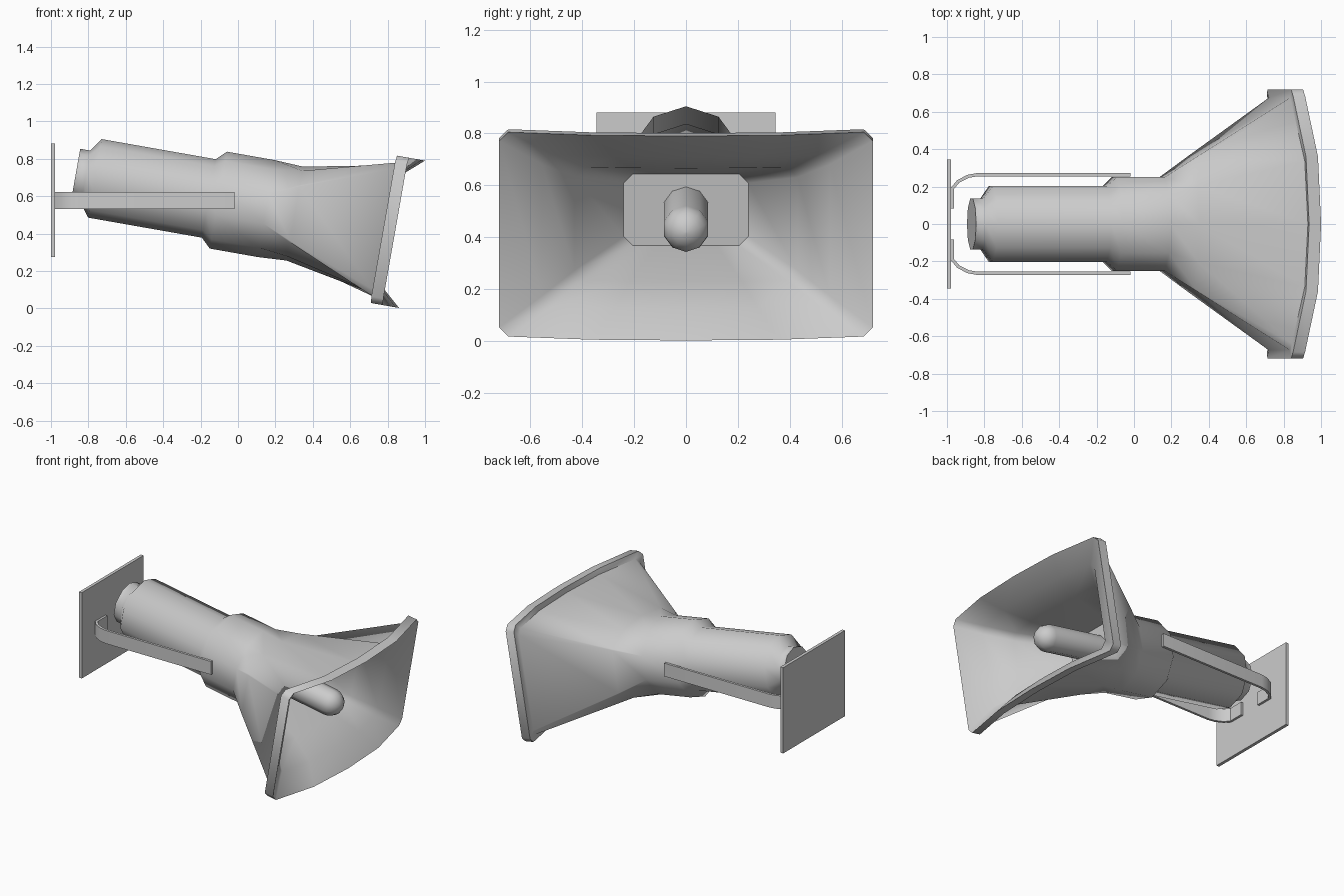
import bpy, bmesh
from math import radians, sin, cos, pi
from mathutils import Matrix

if "Cube" in bpy.data.objects:
    bpy.data.objects.remove(bpy.data.objects["Cube"])

# Local frame: x along the horn axis (tilted 10 degrees down), z up across it
TILT = Matrix.Translation((-0.765, 0, 0.695)) @ Matrix.Rotation(radians(10), 4, 'Y')


def finish(name, bm, matrix=None, angle=None):
    bmesh.ops.remove_doubles(bm, verts=bm.verts, dist=1e-4)
    if matrix:
        bm.transform(matrix)
    bmesh.ops.recalc_face_normals(bm, faces=bm.faces)
    me = bpy.data.meshes.new(name)
    bm.to_mesh(me)
    bm.free()
    ob = bpy.data.objects.new(name, me)
    bpy.context.collection.objects.link(ob)
    if angle:
        bpy.ops.object.select_all(action='DESELECT')
        ob.select_set(True)
        bpy.context.view_layer.objects.active = ob
        bpy.ops.object.shade_smooth_by_angle(angle=radians(angle))
    return ob


def loft(name, rings, matrix, angle):
    bm = bmesh.new()
    loops = [[bm.verts.new(p) for p in r] for r in rings]
    n = len(loops[0])
    for a, b in zip(loops, loops[1:]):
        for i in range(n):
            j = (i + 1) % n
            bm.faces.new((a[i], a[j], b[j], b[i]))
    bm.faces.new(loops[0])
    bm.faces.new(loops[-1])
    return finish(name, bm, matrix, angle)


def mirror_ring(quarter):
    """Quarter (side, corner, shoulder, top) -> full 14-point ring."""
    top = quarter + [(u, -y, v) for u, y, v in quarter[-2::-1]]
    return top + [(u, y, -v) for u, y, v in top[::-1]]


def round_ring(u, r):
    # ten sides, the side vertex doubled so the count matches the mouth
    return mirror_ring([(u, r * cos(radians(a)), r * sin(radians(a)))
                        for a in (18, 18, 54, 90)])


def mouth_ring(u, w, h, c=0.035, bulge=1.0):
    return mirror_ring([(u, w, h - c), (u + 0.005 * bulge, w - c, h),
                        (u + 0.075 * bulge, w / 2, h), (u + 0.092 * bulge, 0, h)])


# Driver body, flared horn, rim and hollow inside, as one skin
rings = [round_ring(u, r) for u, r in
         ((-0.105, 0.142), (-0.051, 0.142), (0, 0.213),
          (0.618, 0.213), (0.67, 0.263), (0.929, 0.263))]
rings.append(mirror_ring([(1.085, 0.355, 0.147), (1.085, 0.35, 0.155),
                          (1.085, 0.205, 0.232), (1.085, 0, 0.255)]))
rings += [mouth_ring(1.565, 0.674, 0.362),
          mouth_ring(1.565, 0.72, 0.40),
          mouth_ring(1.63, 0.72, 0.40),
          mouth_ring(1.54, 0.555, 0.297, 0.04, 0.7),
          mouth_ring(1.40, 0.43, 0.222, 0.04, 0.3),
          mouth_ring(1.09, 0.24, 0.14, 0.035, 0)]
loft("horn_body", rings, TILT, 58)

# Round-nosed plug in the throat
profile = [(1.08, 0.09), (1.51, 0.09)]
profile += [(1.51 + 0.09 * sin(t * pi / 10), 0.09 * cos(t * pi / 10)) for t in (1, 2, 3, 4)]
profile.append((1.60, 0.004))
loft("throat_plug",
     [[(u, r * sin(2 * pi * i / 10), r * cos(2 * pi * i / 10)) for i in range(10)]
      for u, r in profile], TILT, 42)

# Wall plate
bm = bmesh.new()
bmesh.ops.create_cube(bm, size=1, matrix=Matrix.Translation((-0.989, 0, 0.578))
                      @ Matrix.Diagonal((0.022, 0.69, 0.605, 1)))
finish("wall_plate", bm)

# Bent strap arms, one on each side
outer = [(-0.02, 0.272), (-0.84, 0.272), (-0.89, 0.263), (-0.945, 0.235),
         (-0.978, 0.195), (-0.978, 0.082)]
inner = [(-0.02, 0.255), (-0.838, 0.255), (-0.883, 0.247), (-0.934, 0.221),
         (-0.962, 0.188), (-0.962, 0.082)]
for name, side in (("bracket_arm_left", 1), ("bracket_arm_right", -1)):
    loft(name, [[(a[0], a[1] * side, 0.53), (a[0], a[1] * side, 0.623),
                 (b[0], b[1] * side, 0.623), (b[0], b[1] * side, 0.53)]
                for a, b in zip(outer, inner)], None, 35)
